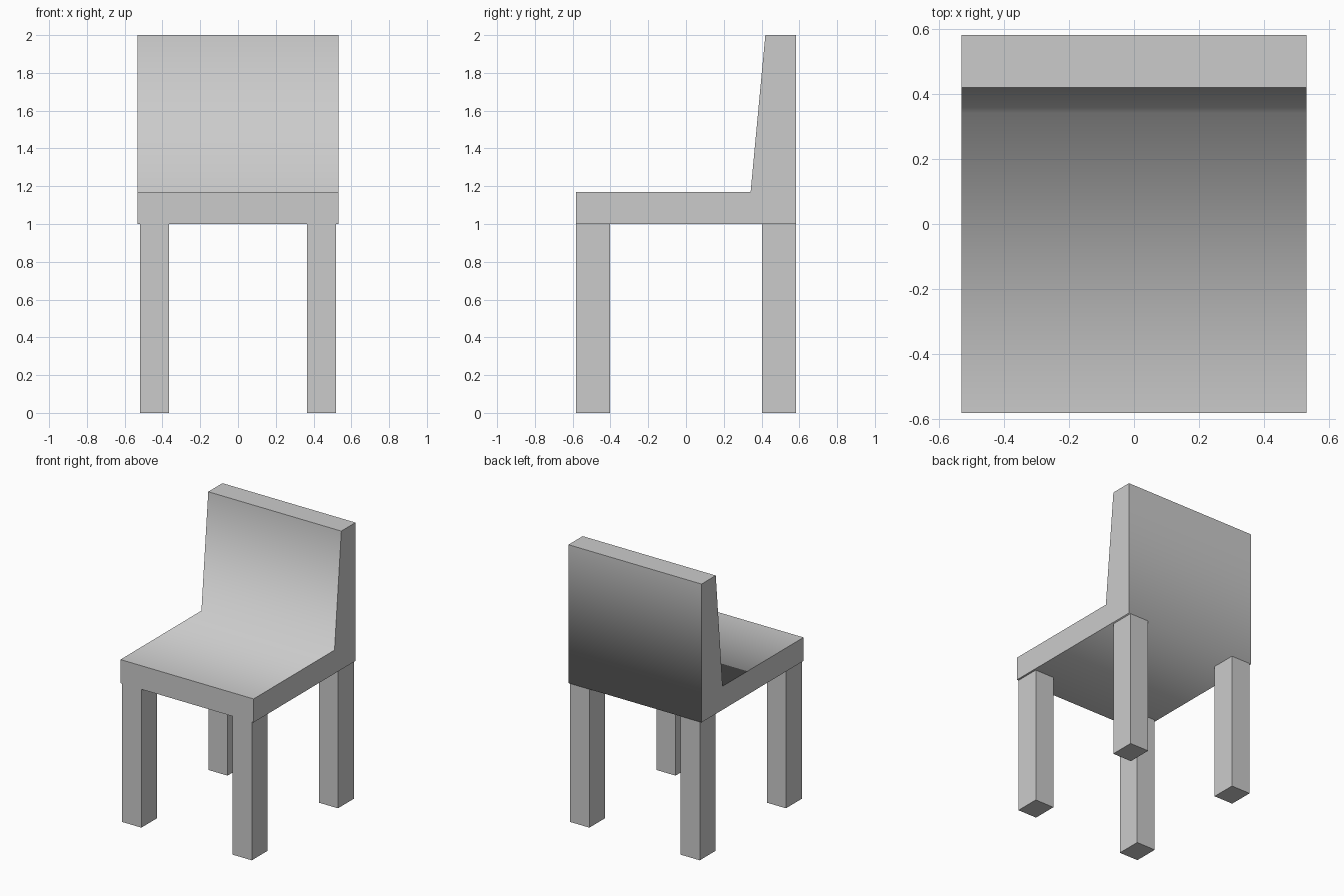
import bpy, bmesh

if "Cube" in bpy.data.objects:
    bpy.data.objects.remove(bpy.data.objects["Cube"])


def add_object(name, bm):
    bmesh.ops.recalc_face_normals(bm, faces=bm.faces)
    mesh = bpy.data.meshes.new(name)
    bm.to_mesh(mesh)
    bm.free()
    obj = bpy.data.objects.new(name, mesh)
    bpy.context.collection.objects.link(obj)
    return obj


def add_box(name, lo, hi):
    bm = bmesh.new()
    bmesh.ops.create_cube(bm, size=1)
    for v in bm.verts:
        v.co = [(a + b) / 2 + c * (b - a) for a, b, c in zip(lo, hi, v.co)]
    return add_object(name, bm)


# Seat and backrest: one L-shaped side profile (y, z) extruded across x
HALF_W = 0.532
CREASE, BACK_BOTTOM = (0.342, 1.17), (0.582, 1.0)
profile = [(-0.582, 1.0), BACK_BOTTOM, (0.582, 2.0), (0.42, 2.0),
           CREASE, (-0.582, 1.17)]
bm = bmesh.new()
side = bm.faces.new([bm.verts.new((-HALF_W, y, z)) for y, z in profile])
ext = bmesh.ops.extrude_face_region(bm, geom=[side], use_keep_orig=True)
for v in ext["geom"]:
    if isinstance(v, bmesh.types.BMVert):
        v.co.x = HALF_W

# Shading flows through the seat/back crease and the lower rear edge only
for f in bm.faces:
    f.smooth = True
for e in bm.edges:
    a, b = e.verts
    across = abs(a.co.x - b.co.x) > 0.1
    e.smooth = across and any(
        abs(a.co.y - y) + abs(a.co.z - z) < 0.001 for y, z in (CREASE, BACK_BOTTOM))
add_object("seat_and_backrest", bm)

# Four straight legs
for x_name, sx in (("left", -1), ("right", 1)):
    for y_name, sy in (("front", -1), ("back", 1)):
        xs = sorted((sx * 0.365, sx * 0.518))
        ys = sorted((sy * 0.402, sy * 0.582))
        add_box(f"{y_name}_{x_name}_leg",
                (xs[0], ys[0], 0.0), (xs[1], ys[1], 1.0))
